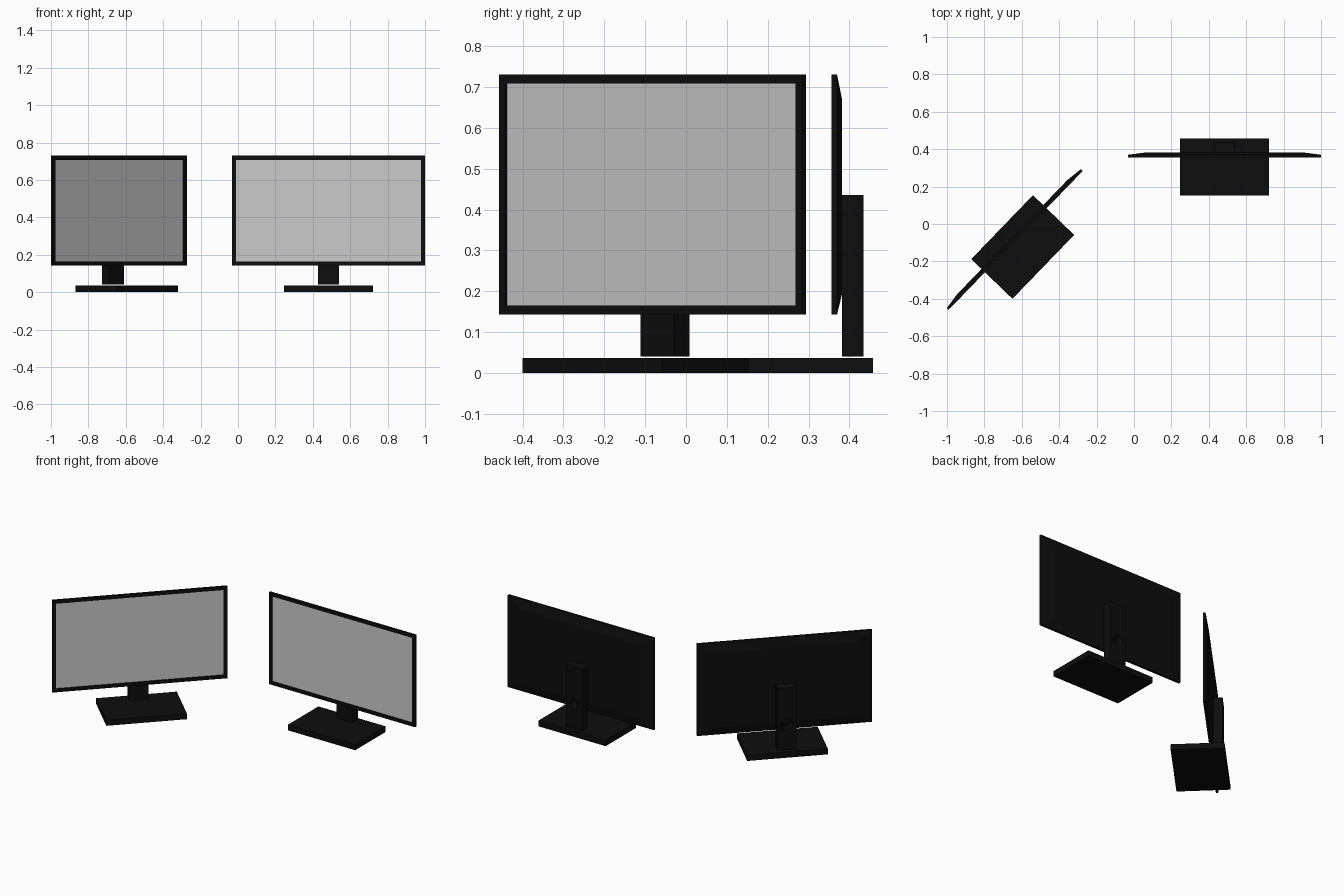
import bpy, bmesh, math
from mathutils import Matrix, Vector

if "Cube" in bpy.data.objects:
    bpy.data.objects.remove(bpy.data.objects["Cube"])

black = bpy.data.materials.new("black_plastic")
black.diffuse_color = (0.004, 0.004, 0.004, 1)
black.use_nodes = True
black.node_tree.nodes["Principled BSDF"].inputs["Base Color"].default_value = black.diffuse_color


def finish(bm, name, place, mat=None):
    bmesh.ops.recalc_face_normals(bm, faces=bm.faces)
    me = bpy.data.meshes.new(name)
    bm.to_mesh(me)
    bm.free()
    ob = bpy.data.objects.new(name, me)
    bpy.context.collection.objects.link(ob)
    ob.matrix_world = place
    if mat:
        me.materials.append(mat)
    return ob


def box(name, place, lo, hi, mat=None):
    lo, hi = Vector(lo), Vector(hi)
    bm = bmesh.new()
    bmesh.ops.create_cube(bm, size=1, matrix=Matrix.Translation((lo + hi) / 2)
                          @ Matrix.Diagonal((*(hi - lo), 1)))
    return finish(bm, name, place, mat)


W, Z0, Z1 = 0.516, 0.143, 0.73      # half width, bottom and top of the display
FRONT, EDGE, BACK = 0.0515, 0.065, 0.077
BEZEL, RECESS = 0.022, 0.006


def monitor(tag, place):
    # housing: recessed front opening, flat rim, tapered back
    rings = [(FRONT + RECESS, BEZEL, BEZEL, BEZEL), (FRONT, BEZEL, BEZEL, BEZEL),
             (FRONT, 0, 0, 0), (EDGE, 0, 0, 0), (BACK, 0.09, 0.05, 0.06)]
    bm = bmesh.new()
    prev = None
    for y, dx, db, dt in rings:
        x, a, b = W - dx, Z0 + db, Z1 - dt
        ring = [bm.verts.new(p) for p in ((-x, y, a), (x, y, a), (x, y, b), (-x, y, b))]
        if prev:
            for i in range(4):
                j = (i + 1) % 4
                bm.faces.new((prev[i], prev[j], ring[j], ring[i]))
        prev = ring
    bm.faces.new(prev)
    finish(bm, "housing_" + tag, place, black)

    # screen panel
    bm = bmesh.new()
    x, y = W - BEZEL, FRONT + RECESS
    bm.faces.new([bm.verts.new(p) for p in (
        (-x, y, Z0 + BEZEL), (x, y, Z0 + BEZEL), (x, y, Z1 - BEZEL), (-x, y, Z1 - BEZEL))])
    bm.normal_update()
    me_ob = finish(bm, "screen_" + tag, place)
    if me_ob.data.polygons[0].normal.y > 0:
        me_ob.data.flip_normals()

    # foot plate and upright with a round cable hole
    box("base_" + tag, place, (-0.2375, -0.153, 0), (0.2375, 0.153, 0.036), black)
    stand = box("stand_" + tag, place, (-0.057, 0.0765, 0.04), (0.057, 0.13, 0.436), black)
    bm = bmesh.new()
    bmesh.ops.create_cone(bm, cap_ends=True, segments=32, radius1=0.036, radius2=0.036,
                          depth=0.2, matrix=Matrix.Translation((0, 0.1, 0.2))
                          @ Matrix.Rotation(math.pi / 2, 4, 'X'))
    cutter = finish(bm, "cable_hole_cutter_" + tag, place)
    cutter.hide_render = True
    cutter.hide_viewport = True
    cut = stand.modifiers.new("cable_hole", 'BOOLEAN')
    cut.operation = 'DIFFERENCE'
    cut.solver = 'EXACT'
    cut.object = cutter


# straight monitor on the right, turned monitor on the left
monitor("right", Matrix.Translation((0.484, 0.305, 0)))
monitor("left", Matrix.Translation((-0.595, -0.123, 0))
        @ Matrix.Rotation(math.radians(46), 4, 'Z'))
